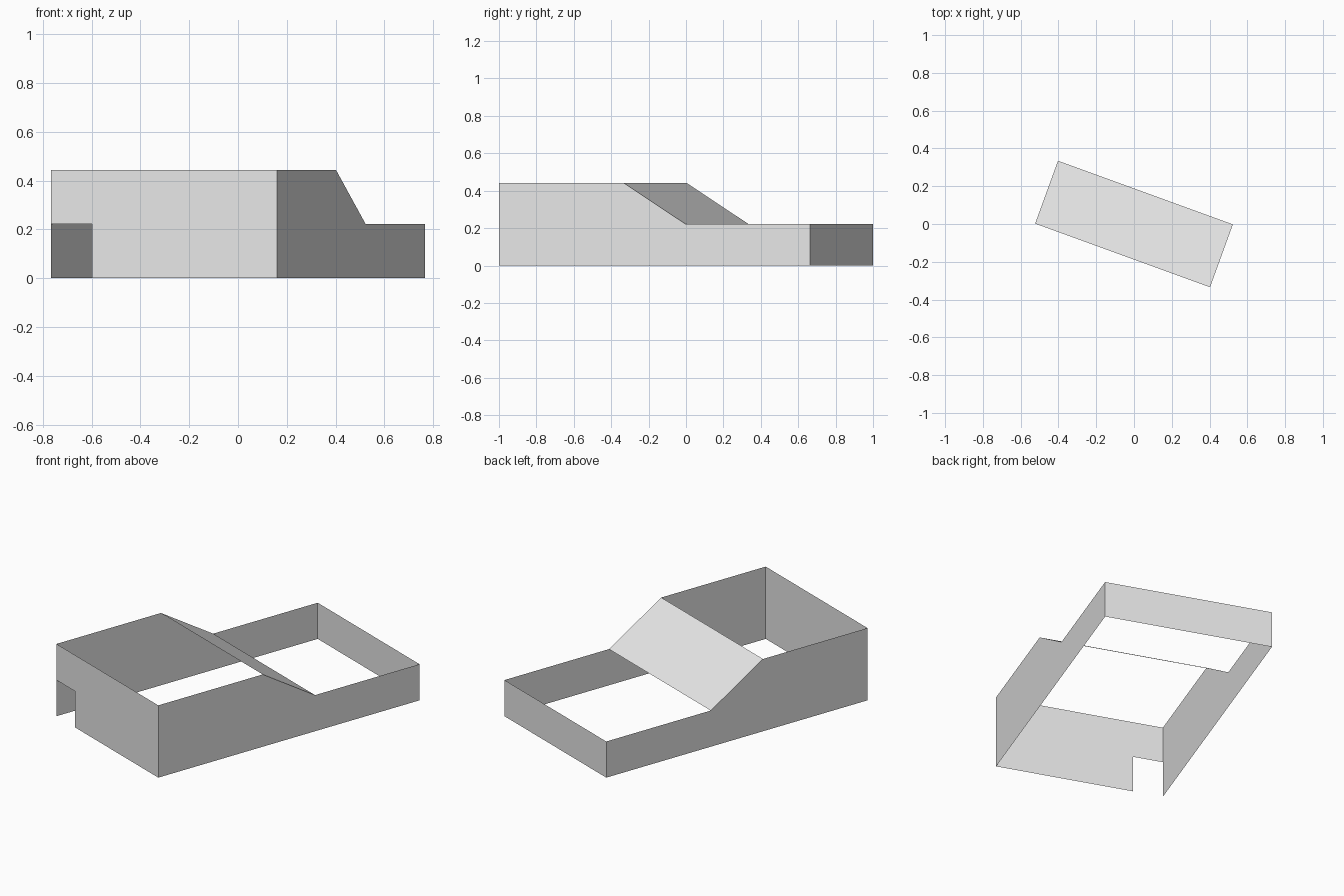
import bpy
from math import radians
from mathutils import Matrix

cube = bpy.data.objects.get("Cube")
if cube:
    bpy.data.objects.remove(cube, do_unlink=True)

# Main proportions; the whole frame is turned about the vertical
LENGTH, WIDTH = 1.77, 0.985
HIGH, LOW = LENGTH / 4, LENGTH / 8
STEP = LENGTH / 10          # half run of the slope, also the doorway width
X, Y = WIDTH / 2, LENGTH / 2
TURN = Matrix.Rotation(radians(-20), 4, "Z")

grey = bpy.data.materials.new("light grey")
grey.use_nodes = True
colour = (0.8, 0.8, 0.8, 1)
grey.diffuse_color = colour
grey.node_tree.nodes["Principled BSDF"].inputs["Base Color"].default_value = colour


def panel(name, points):
    """Thin flat sheet from its outline, turned into place."""
    mesh = bpy.data.meshes.new(name)
    mesh.from_pydata([TURN @ Matrix.Translation(p).translation for p in points],
                     [], [list(range(len(points)))])
    mesh.materials.append(grey)
    obj = bpy.data.objects.new(name, mesh)
    bpy.context.collection.objects.link(obj)
    return obj


# Side walls: tall at the front, sloping down to a low back
side = [(-Y, 0), (Y, 0), (Y, LOW), (STEP, LOW), (-STEP, HIGH), (-Y, HIGH)]
panel("left_wall", [(X, y, z) for y, z in side])
panel("right_wall", [(-X, y, z) for y, z in reversed(side)])

# Front wall with a doorway cut out at one corner
door = -X + STEP
front = [(door, 0), (X, 0), (X, HIGH), (-X, HIGH), (-X, LOW), (door, LOW)]
panel("front_wall", [(x, -Y, z) for x, z in front])

# Low back wall
panel("back_wall", [(X, Y, 0), (-X, Y, 0), (-X, Y, LOW), (X, Y, LOW)])

# Sloping panel joining the two wall heights
panel("sloping_panel", [(-X, -STEP, HIGH), (X, -STEP, HIGH),
                        (X, STEP, LOW), (-X, STEP, LOW)])
